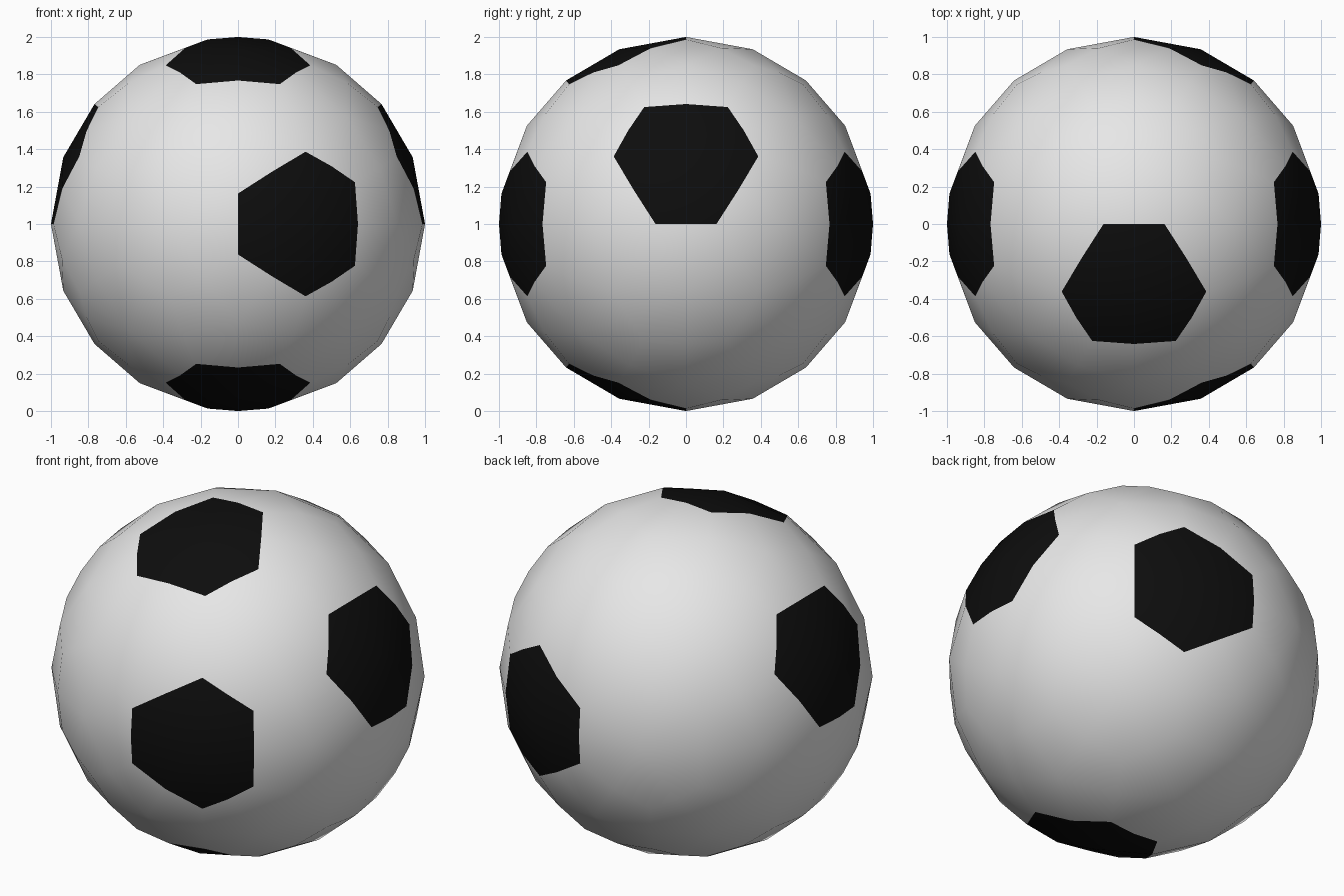
import bpy, bmesh
from mathutils import Vector

if "Cube" in bpy.data.objects:
    bpy.data.objects.remove(bpy.data.objects["Cube"])

A, B = 0.5257, 0.8507      # icosahedron corner on the unit sphere
HALF = 0.163               # half length of a seam between two hexagon panels
UP = Vector((0, 0, 1))


def material(name, rgb):
    m = bpy.data.materials.new(name)
    m.diffuse_color = (*rgb, 1)
    m.use_nodes = True
    m.node_tree.nodes["Principled BSDF"].inputs["Base Color"].default_value = m.diffuse_color
    return m


# Directions of the six black hexagon panels
DARK = [Vector(d).normalized() for d in (
    (.357, -.934, 0), (.357, .934, 0), (.934, 0, .357),
    (-.934, 0, .357), (0, -.357, .934), (0, -.357, -.934))]

# Icosahedron used as the guide for the panel layout
guide = bmesh.new()
for s in (-1, 1):
    for t in (-1, 1):
        for co in ((s * A, 0, t * B), (t * B, s * A, 0), (0, t * B, s * A)):
            guide.verts.new(co)
bmesh.ops.convex_hull(guide, input=guide.verts[:])

bm = bmesh.new()


def corner(p, q):
    """Panel corner on the guide edge p-q, nearer to p."""
    mid = (p + q).normalized()
    along = (p - q).normalized()
    return mid * (1 - HALF ** 2) ** 0.5 + along * HALF


def panel(ring, centre, mat):
    """Split a panel into quads round its centre, all points on the sphere."""
    n = len(ring)
    for i in range(n):
        c = ring[i]
        before = (ring[i - 1] + c).normalized()
        after = (c + ring[(i + 1) % n]).normalized()
        f = bm.faces.new([bm.verts.new(v + UP) for v in (centre, before, c, after)])
        f.material_index = mat
        f.smooth = True


# Hexagon panels, one on each guide face
for f in guide.faces:
    p, q, r = [v.co.copy() for v in f.verts]
    centre = (p + q + r).normalized()
    ring = [corner(p, q), corner(q, p), corner(q, r),
            corner(r, q), corner(r, p), corner(p, r)]
    panel(ring, centre, int(any(centre.dot(d) > 0.99 for d in DARK)))

# Pentagon panels, one on each guide corner
for v in guide.verts:
    c = v.co.normalized()
    near = [e.other_vert(v).co.copy() for e in v.link_edges]
    x = (near[0] - c * near[0].dot(c)).normalized()
    y = c.cross(x)
    near.sort(key=lambda n: Vector((n.dot(x), n.dot(y))).angle_signed(Vector((1, 0))))
    panel([corner(c, n) for n in near], c, 0)
guide.free()

# Weld the panels into one ball
bmesh.ops.remove_doubles(bm, verts=bm.verts[:], dist=0.002)
bmesh.ops.recalc_face_normals(bm, faces=bm.faces[:])
me = bpy.data.meshes.new("ball")
bm.to_mesh(me)
bm.free()
me.materials.append(material("white", (0.8, 0.8, 0.8)))
me.materials.append(material("black", (0.004, 0.004, 0.004)))
ball = bpy.data.objects.new("ball", me)
bpy.context.collection.objects.link(ball)
